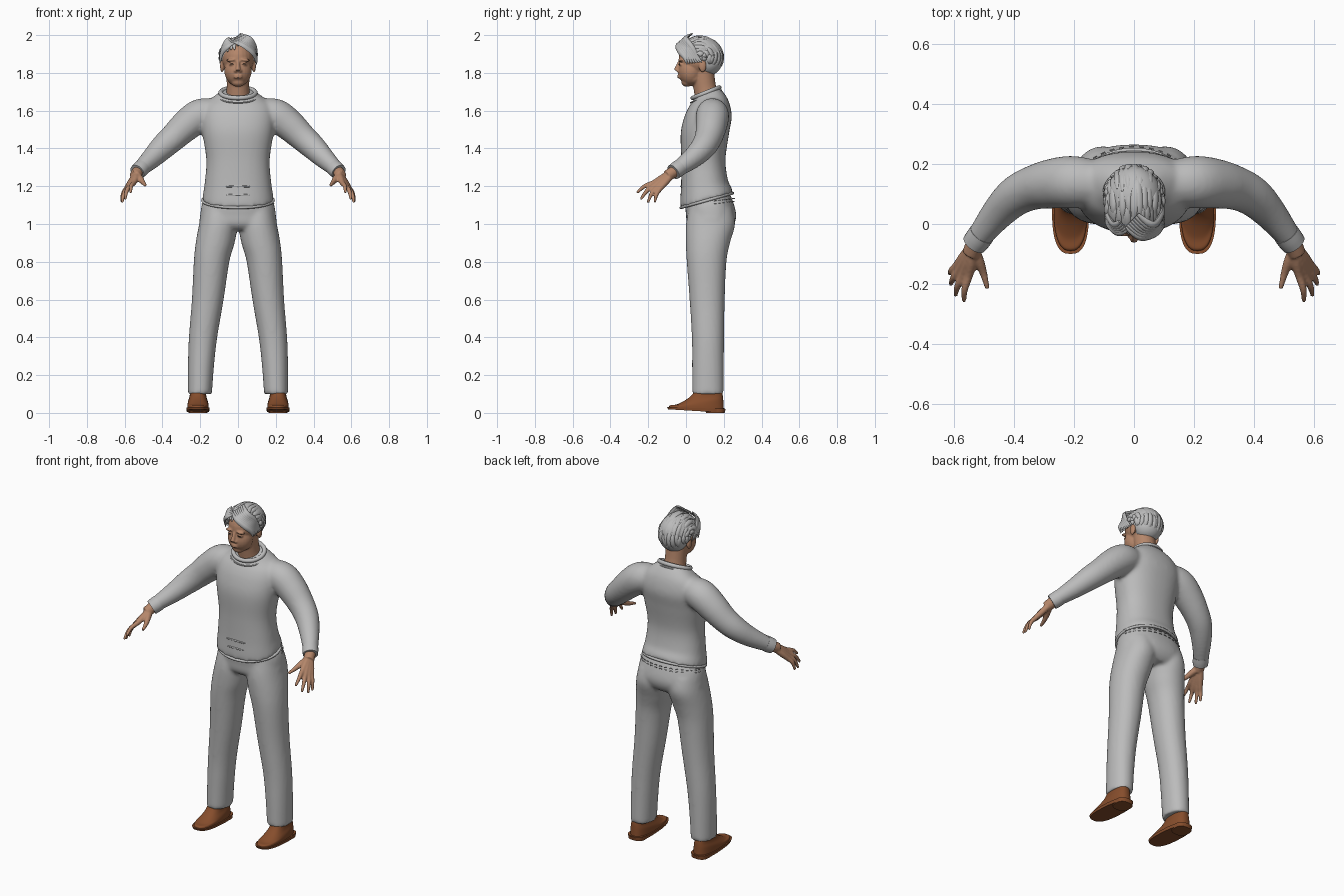
import bpy, bmesh, random
from math import sin, cos, pi, radians
from mathutils import Vector, Matrix

random.seed(4)
cube = bpy.data.objects.get("Cube")
if cube:
    bpy.data.objects.remove(cube)


def material(name, rgb):
    m = bpy.data.materials.new(name)
    m.use_nodes = True
    m.diffuse_color = (*rgb, 1)
    m.node_tree.nodes["Principled BSDF"].inputs["Base Color"].default_value = (*rgb, 1)
    return m


GREY = material("plain grey", (0.5, 0.5, 0.5))
SKIN = material("skin tan", (0.46, 0.24, 0.145))
BROWN = material("shoe brown", (0.24, 0.075, 0.025))
DARK = material("eye dark", (0.03, 0.02, 0.015))


def spline(points, steps=5):
    """Smooth path through tuples of any length."""
    p = [points[0]] + list(points) + [points[-1]]
    out = []
    for i in range(1, len(p) - 2):
        for s in range(steps):
            t = s / steps
            out.append([0.5 * (2 * b + (c - a) * t + (2 * a - 5 * b + 4 * c - d) * t * t
                               + (3 * b - a - 3 * c + d) * t ** 3)
                        for a, b, c, d in zip(*p[i - 1:i + 3])])
    return out + [list(points[-1])]


def skin_rings(bm, rings, closed=False):
    loops = [[bm.verts.new(v) for v in ring] for ring in rings]
    n = len(loops[0])
    pairs = list(zip(loops, loops[1:]))
    if closed:
        pairs.append((loops[-1], loops[0]))
    for a, b in pairs:
        for i in range(n):
            bm.faces.new((a[i], a[(i + 1) % n], b[(i + 1) % n], b[i]))
    if not closed:
        bm.faces.new(loops[0])
        bm.faces.new(loops[-1])


def loft(bm, sections, n=40, power=2.3, steps=5):
    """Stacked ovals: centre x, centre y, z, half width, half depth, tilt."""
    rings = []
    for cx, cy, z, rx, ry, tilt in spline(sections, steps):
        ring = []
        for i in range(n):
            c, s = cos(2 * pi * i / n), sin(2 * pi * i / n)
            x = rx * abs(c) ** (2 / power) * (1 if c > 0 else -1)
            y = ry * abs(s) ** (2 / power) * (1 if s > 0 else -1)
            ring.append((cx + x, cy + y, z + tilt * y))
        rings.append(ring)
    skin_rings(bm, rings)


def tube(bm, path, n=12, flat=1.0, centre=None, closed=False, steps=5):
    """Round or flattened tube along x, y, z, radius points."""
    pts = list(path) if closed else spline(path, steps)
    pos = [Vector(p[:3]) for p in pts]
    rings, last = [], len(pos) - 1
    for i, p in enumerate(pos):
        ahead = pos[(i + 1) % len(pos)] if closed else pos[min(i + 1, last)]
        tangent = (ahead - pos[i - 1 if closed else max(i - 1, 0)]).normalized()
        up = (p - Vector(centre)) if centre else Vector((0, 0.3, 1))
        side = tangent.cross(up).normalized()
        up = side.cross(tangent)
        rings.append([p + pts[i][3] * (side * cos(a) + up * sin(a) * flat)
                      for a in (2 * pi * k / n for k in range(n))])
    skin_rings(bm, rings, closed)


def ball(bm, centre, size, tilt=0.0):
    m = Matrix.Translation(centre) @ Matrix.Rotation(tilt, 4, 'Y') @ Matrix.Diagonal((*size, 1))
    bmesh.ops.create_uvsphere(bm, u_segments=24, v_segments=16, radius=1, matrix=m)


def oval(cx, cy, z, rx, ry, tilt, r, n=64):
    return [(cx + rx * cos(a), cy + ry * sin(a), z + tilt * ry * sin(a), r)
            for a in (2 * pi * i / n for i in range(n))]


def finish(bm, name, mat, voxel=0, smooth=0):
    bmesh.ops.recalc_face_normals(bm, faces=bm.faces)
    for f in bm.faces:
        f.smooth = True
    me = bpy.data.meshes.new(name)
    bm.to_mesh(me)
    bm.free()
    me.materials.append(mat)
    ob = bpy.data.objects.new(name, me)
    bpy.context.collection.objects.link(ob)
    bpy.context.view_layer.objects.active = ob
    for o in bpy.context.selected_objects:
        o.select_set(False)
    ob.select_set(True)
    if voxel:
        r = ob.modifiers.new("blend", 'REMESH')
        r.mode, r.voxel_size, r.use_smooth_shade = 'VOXEL', voxel, True
        s = ob.modifiers.new("soften", 'SMOOTH')
        s.factor, s.iterations = 0.5, smooth
    else:
        bpy.ops.object.shade_smooth_by_angle(angle=radians(50))
    return ob


# Sweater: body and sleeves blended together
bm = bmesh.new()
loft(bm, [(0, .11, 1.125, .19, .14, .28), (0, .105, 1.16, .185, .135, .25),
          (0, .098, 1.22, .176, .124, .1), (0, .092, 1.34, .168, .117, 0),
          (0, .1, 1.48, .188, .128, 0), (0, .117, 1.57, .195, .125, 0),
          (0, .123, 1.635, .175, .105, .1), (0, .12, 1.675, .125, .08, .25),
          (0, .108, 1.7, .088, .065, .35)])
for s in (1, -1):
    tube(bm, [(s * .12, .135, 1.59, .075), (s * .2, .14, 1.575, .088), (s * .27, .135, 1.525, .084),
              (s * .34, .12, 1.46, .074), (s * .4, .09, 1.405, .067), (s * .46, .03, 1.345, .055),
              (s * .53, -.06, 1.28, .039)], n=24)
finish(bm, "sweater", GREY, .01, 9)

# Sweater trims: collar, hem, waist folds and cuffs
bm = bmesh.new()
tube(bm, oval(0, .106, 1.695, .092, .07, .4, .012), n=10, closed=True)
tube(bm, oval(0, .106, 1.675, .109, .082, .4, .004), n=8, closed=True)
finish(bm, "collar", GREY)
bm = bmesh.new()
tube(bm, oval(0, .11, 1.125, .187, .137, .28, .008), n=10, closed=True)
for z, w in ((1.2, .13), (1.155, .16)):
    tube(bm, [(x * w, .1 - .126 * (1 - (x * w / .18) ** 2) ** .5, z - .012 * x * x, .005 * (1.05 - x * x))
              for x in (-1, -.5, 0, .5, 1)], n=8)
finish(bm, "hem_and_folds", GREY)
for s, side in ((1, "left"), (-1, "right")):
    bm = bmesh.new()
    tube(bm, [(s * .508, -.032, 1.3, .044), (s * .521, -.05, 1.287, .044), (s * .534, -.067, 1.275, .042)], n=24)
    finish(bm, side + "_cuff", GREY)

# Trousers: hips and legs blended together
bm = bmesh.new()
loft(bm, [(0, .13, .97, .14, .1, 0), (0, .13, 1.0, .2, .125, 0), (0, .133, 1.05, .2, .133, 0),
          (0, .122, 1.1, .192, .125, .2), (0, .11, 1.15, .172, .115, .2)])
for s in (1, -1):
    loft(bm, [(s * .202, .116, .1, .064, .084, 0), (s * .196, .116, .25, .069, .084, 0),
              (s * .185, .116, .4, .075, .085, 0), (s * .16, .112, .6, .084, .093, 0),
              (s * .14, .109, .8, .094, .105, 0), (s * .121, .116, .9, .103, .117, 0),
              (s * .104, .13, 1.0, .102, .13, 0), (s * .1, .13, 1.08, .09, .115, 0)], power=2.1)
finish(bm, "trousers", GREY, .01, 7)

# Waistband stitches on the back
bm = bmesh.new()
for row in (1.105, 1.12):
    ring = oval(0, .126, row, .193, .132, .12, .0025, 72)
    for i in range(2, 36, 2):
        tube(bm, ring[i:i + 2], n=5, steps=1)
finish(bm, "waist_stitches", GREY)

# Shoes: upper, welt and heel
for s, side in ((1, "left"), (-1, "right")):
    x = s * .212
    bm = bmesh.new()
    loft(bm, [(x, .055, .022, .056, .145, 0), (x, .057, .04, .056, .142, 0),
              (x, .075, .058, .053, .122, .1), (x, .098, .08, .046, .097, .1),
              (x, .112, .1, .043, .08, .05), (x, .118, .125, .043, .068, 0)], power=2.5)
    finish(bm, side + "_shoe_upper", BROWN)
    bm = bmesh.new()
    loft(bm, [(x, .055, .01, .06, .15, -.06), (x, .055, .026, .062, .155, -.03)], power=2.7, steps=1)
    loft(bm, [(x, .155, 0, .05, .05, 0), (x, .155, .024, .052, .053, 0)], power=2.7, steps=1)
    finish(bm, side + "_shoe_sole", BROWN)

# Hands: palm and five fingers
KNUCKLES = ((.552, -.172, 1.218), (.57, -.168, 1.203), (.583, -.154, 1.193), (.59, -.136, 1.188))
TIPS = ((.568, -.26, 1.165), (.597, -.24, 1.13), (.613, -.202, 1.113), (.616, -.166, 1.115))
for s, side in ((1, "left"), (-1, "right")):
    bm = bmesh.new()
    wrist = Vector((.525, -.055, 1.285))
    tube(bm, [(s * .515, -.04, 1.295, .03), (s * .533, -.072, 1.272, .031), (s * .545, -.1, 1.255, .03)], n=16)
    for k, t in zip(KNUCKLES, TIPS):
        k, t = Vector(k), Vector(t)
        mid = k.lerp(t, .5) + Vector((.006, -.004, .008))
        path = [(wrist.lerp(k, .3), .018), (wrist.lerp(k, .65), .018), (k, .0145), (mid, .0115), (t, .007)]
        tube(bm, [(s * p.x, p.y, p.z, r) for p, r in path], n=10)
    tube(bm, [(s * .535, -.085, 1.26, .02), (s * .518, -.125, 1.24, .018),
              (s * .503, -.165, 1.22, .013), (s * .49, -.215, 1.205, .008)], n=10)
    finish(bm, side + "_hand", SKIN, .005, 3)

# Head: skull, face, nose, lips, ears and neck
bm = bmesh.new()
ball(bm, (0, .07, 1.878), (.085, .108, .1))
ball(bm, (0, .025, 1.81), (.072, .066, .08))
ball(bm, (0, .005, 1.752), (.036, .03, .026))
ball(bm, (0, .04, 1.775), (.06, .055, .042))
tube(bm, [(0, .115, 1.66, .068), (0, .1, 1.72, .06), (0, .085, 1.82, .062)], n=24)
tube(bm, [(0, -.032, 1.862, .009), (0, -.046, 1.83, .011), (0, -.052, 1.812, .014)], n=10)
for z in (1.787, 1.776):
    ball(bm, (0, -.034, z), (.024, .012, .006))
for s in (1, -1):
    ball(bm, (s * .012, -.04, 1.81), (.01, .011, .008))
    ball(bm, (s * .034, -.028, 1.868), (.03, .014, .008), s * .12)
    ball(bm, (s * .032, -.024, 1.846), (.017, .014, .009))
    ball(bm, (s * .084, .088, 1.835), (.011, .02, .032))
finish(bm, "head", SKIN, .005, 3)
for s, side in ((1, "left"), (-1, "right")):
    bm = bmesh.new()
    ball(bm, (s * .032, -.0345, 1.846), (.011, .004, .003))
    finish(bm, side + "_eye", DARK)

# Hair: a cap under overlapping locks combed front to back
MID = (0, .075, 1.88)


def on_head(phi, t, lift):
    a, b, c = .092 + lift, .113 + lift, .102 + lift
    return (MID[0] + a * sin(phi), MID[1] - b * cos(phi) * cos(t), MID[2] + c * cos(phi) * sin(t))


bm = bmesh.new()
ball(bm, (0, .087, 1.9), (.094, .108, .09))
ball(bm, (0, .115, 1.86), (.083, .077, .075))
finish(bm, "hair_cap", GREY, .008, 3)
bm = bmesh.new()
for col in range(15):
    phi = radians(-77 + 11 * col)
    for start, end in ((28, 95), (65, 140), (115, 185), (160, 218)):
        t0, t1 = radians(start + random.uniform(-8, 8)), radians(end + random.uniform(-5, 5))
        bend = random.uniform(-.12, .12)
        lift = random.uniform(.004, .011)
        w = random.uniform(.012, .016)
        tube(bm, [(*on_head(phi + bend * u, t0 + (t1 - t0) * u, lift - .006 * u), w * r)
                  for u, r in ((0, .3), (.25, .9), (.55, 1), (.8, .75), (1, .15))],
             n=8, flat=.55, centre=MID, steps=4)
finish(bm, "hair_locks", GREY)

# Fringe parted to one side, swept over the forehead
bm = bmesh.new()
for i in range(7):
    d = i * .007
    tube(bm, [(-.03 + d, -.01 + d, 1.965 + d, .006), (.02 + d, -.045 + d, 1.95 + d * .8, .014),
              (.07 + d * .5, -.035 + d * 1.5, 1.915 + d * .6, .015), (.094, -.008 + d * 1.6, 1.88, .012),
              (.098, .005 + d * 1.9, 1.845 + d * .3, .003)], n=8, flat=.6, centre=MID)
    if i < 5:
        tube(bm, [(-.02 - d, -.02 + d, 1.96 + d, .006), (-.055 - d * .5, -.03 + d, 1.94 + d * .6, .014),
                  (-.085 - d * .2, -.005 + d * 1.5, 1.905, .013), (-.096, .018 + d * 2.2, 1.85, .003)],
             n=8, flat=.6, centre=MID)
finish(bm, "fringe", GREY)
